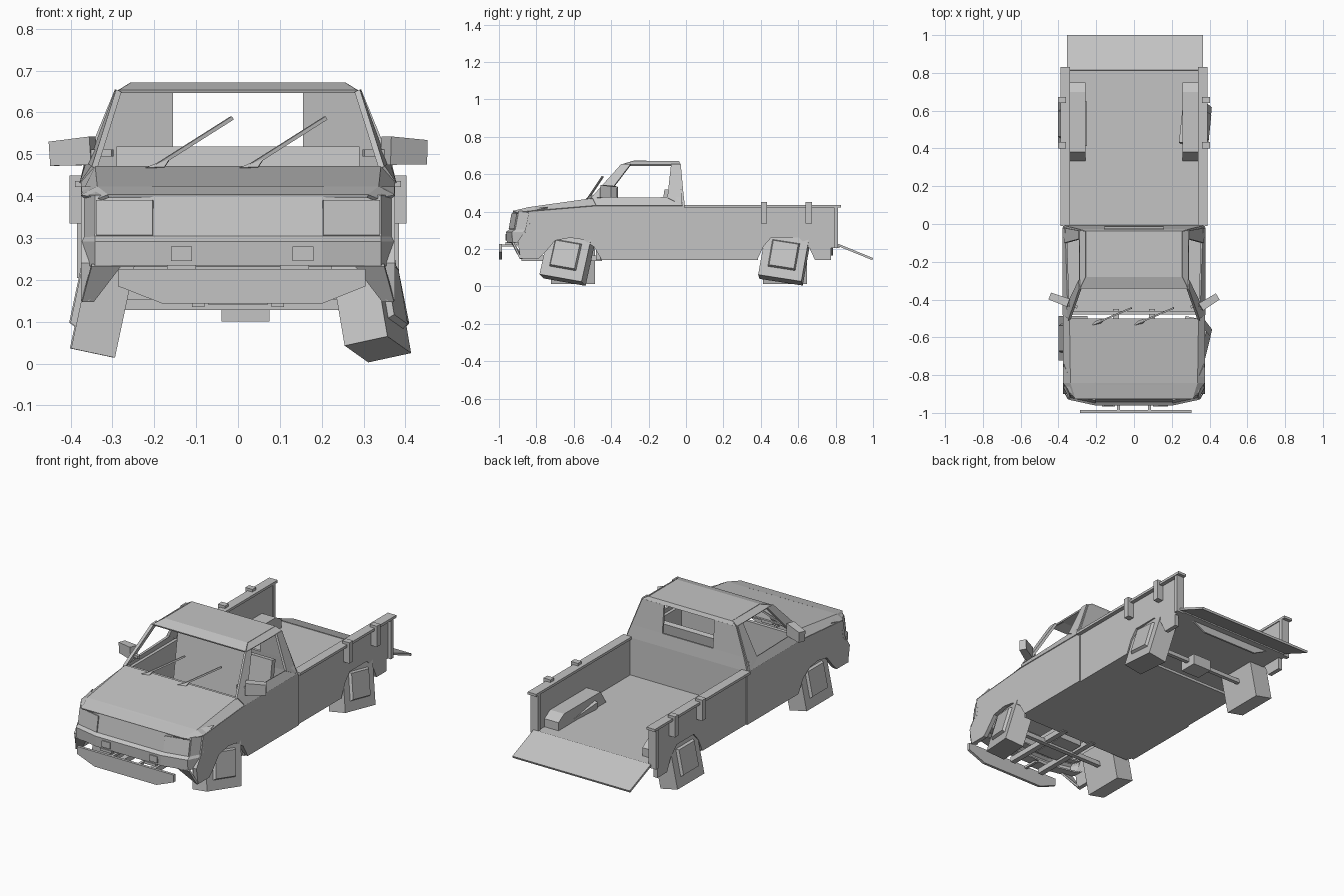
import bpy, bmesh, math
from mathutils import Matrix, Vector, Euler

if "Cube" in bpy.data.objects:
    bpy.data.objects.remove(bpy.data.objects["Cube"])

grey = bpy.data.materials.new("body_grey")
grey.diffuse_color = (0.55, 0.55, 0.55, 1)
grey.use_nodes = True
grey.node_tree.nodes["Principled BSDF"].inputs["Base Color"].default_value = grey.diffuse_color


def make(name, verts, faces, mirror=False, thick=0):
    me = bpy.data.meshes.new(name)
    me.from_pydata([tuple(v) for v in verts], [], faces)
    bm = bmesh.new()
    bm.from_mesh(me)
    bmesh.ops.recalc_face_normals(bm, faces=bm.faces)
    bm.to_mesh(me)
    bm.free()
    me.materials.append(grey)
    ob = bpy.data.objects.new(name, me)
    bpy.context.collection.objects.link(ob)
    if thick:
        m = ob.modifiers.new("thickness", 'SOLIDIFY')
        m.thickness, m.offset = thick, 0
    if mirror:
        ob.modifiers.new("mirror", 'MIRROR')
    return ob


def slab(name, pts, thick=0.012, mirror=False):
    return make(name, pts, [list(range(len(pts)))], mirror, thick)


def loft(name, rows, thick=0.008, mirror=False):
    n = len(rows[0])
    faces = [(r * n + i, r * n + i + 1, (r + 1) * n + i + 1, (r + 1) * n + i)
             for r in range(len(rows) - 1) for i in range(n - 1)]
    return make(name, [p for row in rows for p in row], faces, mirror, thick)


def full(half):
    return [(-x, y, z) for x, y, z in reversed(half)] + half


def prism(name, pts, a, b, axis=0, mirror=False):
    """Outline extruded from a to b along x (axis 0) or y (axis 1)."""
    n = len(pts)
    def put(p, d):
        return (d, p[0], p[1]) if axis == 0 else (p[0], d, p[1])
    verts = [put(p, a) for p in pts] + [put(p, b) for p in pts]
    faces = [list(range(n)), list(range(n, 2 * n))]
    faces += [(i, (i + 1) % n, n + (i + 1) % n, n + i) for i in range(n)]
    return make(name, verts, faces, mirror)


def box(name, x, y, z, mirror=False):
    return prism(name, [(y[0], z[0]), (y[1], z[0]), (y[1], z[1]), (y[0], z[1])], x[0], x[1], 0, mirror)


def turned_box(name, loc, size, rot, off=(0, 0, 0), taper=1.0, side=1):
    """Rotated box; the face on the given x side can be tapered."""
    mat = Matrix.Translation(loc) @ Euler([math.radians(a) for a in rot]).to_matrix().to_4x4()
    verts = []
    for i in (-1, 1):
        t = taper if i == side else 1
        for j, k in ((-1, -1), (1, -1), (1, 1), (-1, 1)):
            verts.append(mat @ Vector((off[0] + i * size[0] / 2, off[1] + j * t * size[1] / 2,
                                       off[2] + k * t * size[2] / 2)))
    return make(name, verts, [(0, 1, 2, 3), (4, 5, 6, 7), (0, 1, 5, 4), (1, 2, 6, 5), (2, 3, 7, 6), (3, 0, 4, 7)])


def bar(name, p, q, w):
    p, q = Vector(p), Vector(q)
    d = (q - p).normalized()
    u = d.cross(Vector((0, 0, 1))).normalized() * w / 2
    v = d.cross(u).normalized() * w / 2
    verts = [e + a * u + b * v for e in (p, q) for a, b in ((-1, -1), (1, -1), (1, 1), (-1, 1))]
    return make(name, verts, [(0, 1, 2, 3), (4, 5, 6, 7), (0, 1, 5, 4), (1, 2, 6, 5), (2, 3, 7, 6), (3, 0, 4, 7)])


# body sides with wheel arches
prism("cab_side", [(-.885, .15), (-.785, .15), (-.755, .18), (-.70, .245), (-.62, .26), (-.55, .25),
                   (-.49, .21), (-.45, .14), (0, .14), (0, .43), (-.48, .43), (-.84, .40),
                   (-.86, .30), (-.90, .24)], .352, .375, 0, True)
prism("bed_side", [(0, .14), (.38, .14), (.415, .215), (.455, .26), (.605, .26), (.66, .205), (.69, .14),
                   (.775, .14), (.775, .205), (.81, .205), (.81, .425), (0, .425)], .343, .367, 0, True)
loft("door_top", [[(.374, -.48, .43), (.374, -.02, .43)], [(.345, -.50, .472), (.36, -.03, .475)]], .01, True)

# hood, nose and bumper
loft("hood", [full([(.31, -.925, .40), (.33, -.90, .392)]), full([(.335, -.84, .42), (.373, -.84, .40)]),
              full([(.34, -.50, .468), (.373, -.48, .43)])])
def front(yf, z, w=.372):
    return full([(.2, yf, z), (.34, yf + .03, z), (w, yf + .1, z)])
loft("nose", [front(-.84, .42), front(-.922, .40), front(-.94, .30)])
loft("bumper", [front(-.90, .306), front(-.935, .306), front(-.958, .29), front(-.955, .236), front(-.90, .236)])
slab("bumper_corner", [(.28, -.93, .235), (.35, -.925, .235), (.373, -.885, .15), (.345, -.87, .15)], .01, True)
def nose_pt(x, z):
    return (x, -.946 + (z - .30) * .18 + (x - .2) * .214, z)
slab("headlight", [nose_pt(.203, .306), nose_pt(.338, .306), nose_pt(.338, .39), nose_pt(.203, .39)], .008, True)
box("bumper_lamp_left", (-.16, -.11), (-.966, -.955), (.245, .28))
box("bumper_lamp_right", (.13, .18), (-.966, -.955), (.245, .28))

# loose front skid plate and brackets
prism("skid_plate", [(-.287, .226), (.305, .226), (.305, .185), (.2, .143), (-.18, .143), (-.287, .185)],
      -1, -.985, 1)
box("plate_bracket", (.075, .09), (-.99, -.90), (.212, .225), True)
box("bracket_base", (.10, .17), (-.965, -.90), (.222, .236), True)

# cab: pillars, rear wall, roof
slab("windscreen_pillar", [(.343, -.51, .468), (.352, -.43, .475), (.287, -.295, .652), (.285, -.345, .652)], .014, True)
slab("rear_pillar", [(.362, -.10, .472), (.372, -.02, .43), (.288, -.035, .652), (.288, -.08, .652)], .014, True)
slab("roof_edge", [(.285, -.34, .648), (.288, -.035, .648), (.255, -.04, .668), (.255, -.28, .668)], .008, True)
loft("roof", [full([(.285, -.34, .65)]), full([(.255, -.28, .668)]), full([(.255, -.04, .668)]),
              full([(.288, -.032, .65)])], .008)
loft("rear_wall_side", [[(.36, -.008, .22), (.155, -.008, .22)], [(.37, -.012, .43), (.155, -.012, .43)],
                        [(.345, -.02, .50), (.155, -.02, .50)], [(.288, -.034, .652), (.155, -.034, .652)]], .012, True)
loft("rear_wall_low", [full([(.155, -.008, .22)]), full([(.155, -.012, .43)]), full([(.155, -.02, .50)])], .012)

# cabin interior
slab("seat_back", [(-.29, -.14, .25), (.29, -.14, .25), (.29, -.10, .517), (-.29, -.10, .517)], .03)
box("seat_cushion", (-.29, .29), (-.30, -.12), (.16, .27))
box("bulkhead", (-.35, .35), (-.48, -.46), (.14, .455))
box("underbody", (-.36, .36), (-.46, .385), (.14, .155))

# load bed
box("bed_floor", (-.345, .345), (-.01, .82), (.205, .225))
prism("wheel_box", [(.33, .22), (.38, .30), (.70, .30), (.75, .27), (.75, .22)], .257, .345, 0, True)
box("bed_rail", (.338, .39), (-.01, .83), (.422, .436), True)
box("bed_post", (.338, .385), (.79, .812), (.205, .425), True)
slab("tailgate", [(-.355, .812, .222), (.365, .812, .222), (.365, .998, .146), (-.355, .998, .146)], .012)
prism("rear_valance", [(-.25, .205), (.25, .205), (.17, .165), (-.17, .165)], .775, .785, 1)
for n, y in (("front", .40), ("rear", .64)):
    box("rail_clamp_" + n, (.365, .403), (y, y + .033), (.335, .436), True)
    box("rail_clamp_top_" + n, (.36, .403), (y, y + .033), (.43, .45), True)

# square wheels, knocked out of line, with hub plates
wheels = [("front_left", (-.322, -.605, .14), (0, 12, 0), -1),
          ("front_right", (.315, -.635, .147), (-10, -12, -12), 1),
          ("rear_left", (-.325, .53, .14), (0, 12, 0), -1),
          ("rear_right", (.325, .525, .147), (-9, -12, -4), 1)]
for n, loc, rot, s in wheels:
    turned_box("wheel_" + n, loc, (.107, .235, .235), rot)
    turned_box("hub_" + n, loc, (.016, .15, .15), rot, (s * .06, 0, .01), .9, s)

# axles and frame
bar("front_axle", (-.28, -.61, .14), (.28, -.61, .14), .025)
bar("rear_axle", (-.29, .53, .14), (.29, .53, .14), .022)
box("rear_differential", (-.04, .075), (.48, .58), (.10, .16))
box("frame_rail", (.08, .11), (-.88, -.45), (.135, .165), True)
box("engine_sump", (-.07, .07), (-.72, -.52), (.14, .22))

# wipers
for n, x in (("left", -.222), ("right", .002)):
    bar("wiper_arm_" + n, (x + .02, -.525, .468), (x + .208, -.445, .587), .009)
    slab("wiper_base_" + n, [(x, -.53, .465), (x + .045, -.52, .467), (x + .06, -.505, .49)], .014)

# door mirrors
for n, loc, rot, s in (("left", (-.395, -.40, .505), (0, -4, -20), -1),
                       ("right", (.398, -.412, .507), (0, 2, 32), 1)):
    turned_box("mirror_" + n, loc, (.105, .045, .068), rot, (0, 0, 0), .85, s)
    bar("mirror_arm_" + n, (s * .30, -.44, .503), (s * .37, -.42, .503), .016)
